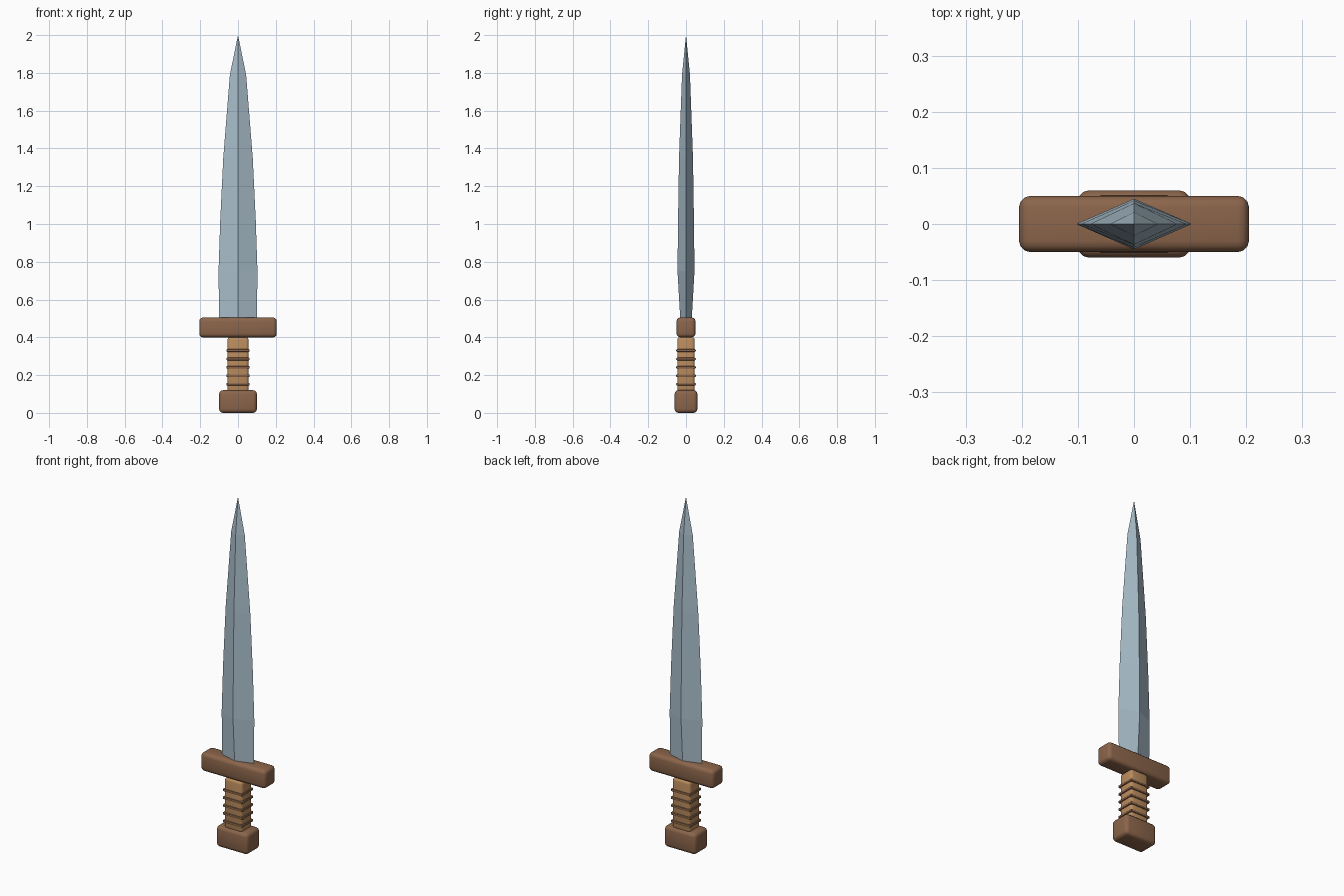
import bpy
import bmesh

cube = bpy.data.objects.get("Cube")
if cube:
    bpy.data.objects.remove(cube, do_unlink=True)


def make_material(name, rgb):
    mat = bpy.data.materials.new(name)
    mat.use_nodes = True
    mat.diffuse_color = (*rgb, 1)
    mat.node_tree.nodes["Principled BSDF"].inputs["Base Color"].default_value = (*rgb, 1)
    return mat


steel = make_material("steel", (0.40, 0.52, 0.60))
dark_wood = make_material("dark wood", (0.26, 0.13, 0.07))
tan_leather = make_material("tan leather", (0.49, 0.26, 0.11))


def add_object(name, bm, mat):
    mesh = bpy.data.meshes.new(name)
    bmesh.ops.recalc_face_normals(bm, faces=bm.faces)
    bm.to_mesh(mesh)
    bm.free()
    mesh.materials.append(mat)
    obj = bpy.data.objects.new(name, mesh)
    bpy.context.collection.objects.link(obj)
    return obj


def rounded_box(name, half_x, half_y, low, high, radius, mat, segments=3):
    bm = bmesh.new()
    bmesh.ops.create_cube(bm, size=2)
    for v in bm.verts:
        v.co.x *= half_x
        v.co.y *= half_y
        v.co.z = high if v.co.z > 0 else low
    bmesh.ops.bevel(bm, geom=bm.edges[:], offset=radius, segments=segments,
                    profile=0.5, affect='EDGES')
    obj = add_object(name, bm, mat)
    bpy.ops.object.select_all(action='DESELECT')
    obj.select_set(True)
    bpy.context.view_layer.objects.active = obj
    bpy.ops.object.shade_smooth_by_angle(angle=0.7)
    return obj


# Blade: diamond sections (height, half width, half thickness) rising to a point
sections = [(0.49, 0.100, 0.030), (0.75, 0.103, 0.045), (1.02, 0.094, 0.042),
            (1.35, 0.078, 0.037), (1.79, 0.043, 0.021)]
bm = bmesh.new()
rings = [[bm.verts.new(p) for p in ((w, 0, z), (0, t, z), (-w, 0, z), (0, -t, z))]
         for z, w, t in sections]
bm.faces.new(rings[0])
for lower, upper in zip(rings, rings[1:]):
    for i in range(4):
        j = (i + 1) % 4
        bm.faces.new((lower[i], lower[j], upper[j], upper[i]))
tip = bm.verts.new((0, 0, 2))
for i in range(4):
    bm.faces.new((rings[-1][i], rings[-1][(i + 1) % 4], tip))
add_object("blade", bm, steel)

# Hilt
rounded_box("crossguard", 0.205, 0.05, 0.40, 0.505, 0.02, dark_wood)
rounded_box("grip", 0.056, 0.046, 0.11, 0.40, 0.014, tan_leather)
rounded_box("pommel", 0.10, 0.06, 0, 0.12, 0.02, dark_wood)

# Raised bands wrapped around the grip
for n in range(5):
    z = 0.152 + n * 0.0445
    rounded_box(f"grip_band_{n + 1}", 0.062, 0.052, z - 0.007, z + 0.007, 0.005,
                dark_wood, 2)
